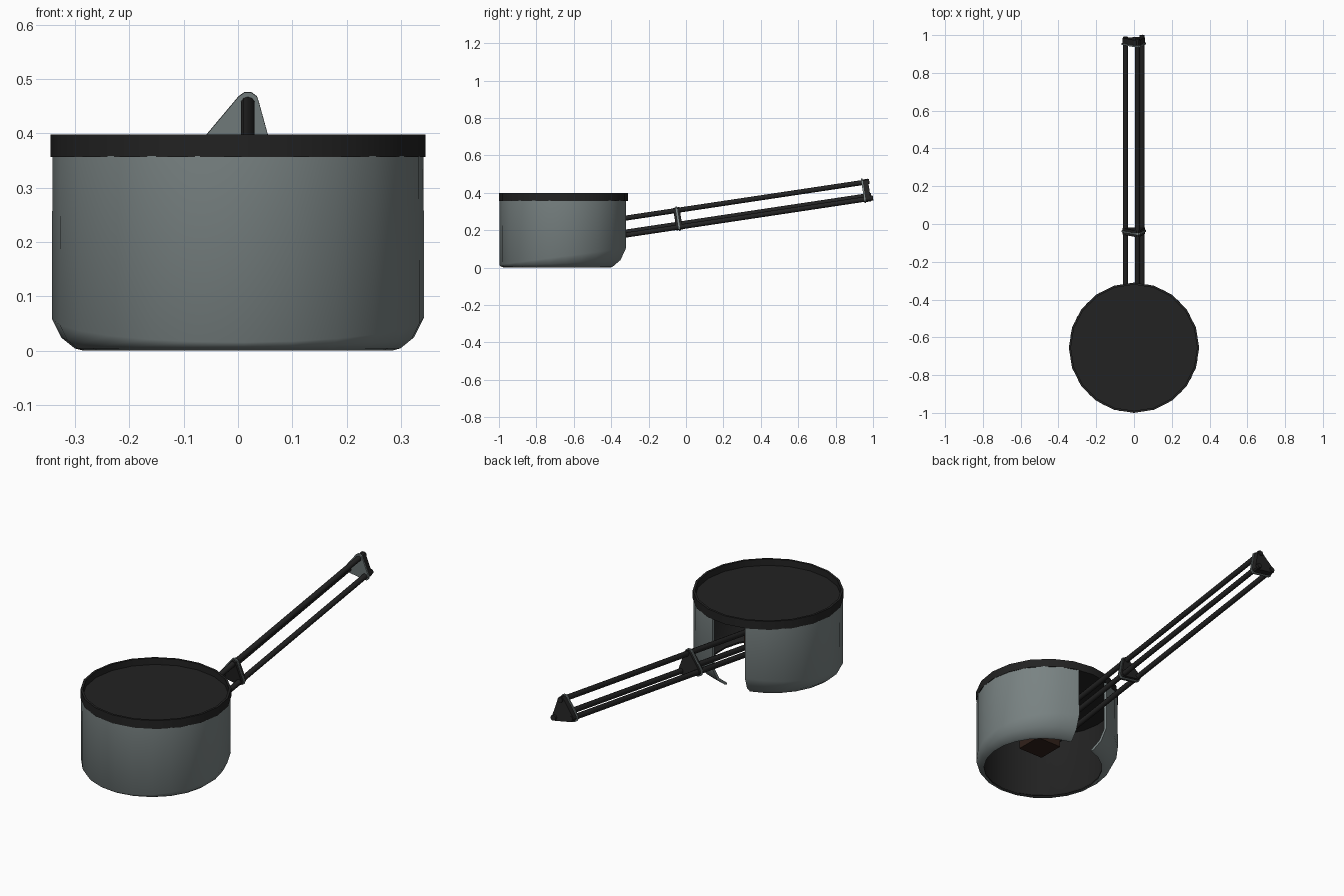
import bpy, bmesh, math
from mathutils import Vector

if "Cube" in bpy.data.objects:
    bpy.data.objects.remove(bpy.data.objects["Cube"])

CY = -0.655  # centre of the pan along y


def material(name, rgb):
    m = bpy.data.materials.new(name)
    m.diffuse_color = (*rgb, 1)
    m.use_nodes = True
    m.node_tree.nodes["Principled BSDF"].inputs["Base Color"].default_value = m.diffuse_color
    return m


GREY = material("slate grey", (0.19, 0.225, 0.225))
BLACK = material("soft black", (0.016, 0.016, 0.016))
BROWN = material("dark brown", (0.03, 0.015, 0.01))


def finish(bm, name, mats, smooth=None):
    bmesh.ops.recalc_face_normals(bm, faces=bm.faces)
    me = bpy.data.meshes.new(name)
    bm.to_mesh(me)
    bm.free()
    for m in mats:
        me.materials.append(m)
    ob = bpy.data.objects.new(name, me)
    bpy.context.collection.objects.link(ob)
    if smooth:
        bpy.ops.object.select_all(action='DESELECT')
        ob.select_set(True)
        bpy.context.view_layer.objects.active = ob
        bpy.ops.object.shade_smooth_by_angle(angle=math.radians(smooth))
    return ob


def sweep(name, profile, a0, a1, steps, mats, inner=None, smooth=None):
    """Turn a closed (r, z) profile, which may vary with angle, around the pan axis."""
    full = abs(a1 - a0 - 360) < 1e-6
    bm = bmesh.new()
    rings = []
    for i in range(steps if full else steps + 1):
        a = math.radians(a0 + (a1 - a0) * i / steps)
        rings.append([bm.verts.new((r * math.cos(a), CY + r * math.sin(a), z))
                      for r, z in profile(a)])
    n = len(rings[0])
    for i in range(steps):
        p, q = rings[i], rings[(i + 1) % len(rings)]
        for j in range(n):
            k = (j + 1) % n
            f = bm.faces.new((p[j], p[k], q[k], q[j]))
            if inner and j in inner:
                f.material_index = 1
    if not full:
        bm.faces.new(rings[0])
        bm.faces.new(rings[-1])
    return finish(bm, name, mats, smooth)


# Grey outer shell: open underneath, slotted at the back, bottom edge tucks in more at the back
def shell_profile(a):
    s = math.sin(a)
    rb = 0.300 - 0.032 * s
    zk = 0.060 + 0.045 * s
    rm, zm = rb + (0.342 - rb) * 0.6, 0.004 + (zk - 0.004) * 0.36
    t = 0.012
    return [(rb - 0.015, 0.0), (rb, 0.004), (rm, zm), (0.343, zk), (0.342, 0.358),
            (0.342 - t, 0.358), (0.342 - t, zk), (rm - t, zm + 0.006), (rb - 0.015, 0.008)]


sweep("pan_shell", shell_profile, 107, 437, 22, [GREY, BLACK], {4, 5, 6, 7, 8}, 40)

# Black rim band and recessed lid
sweep("rim_band", lambda a: [(0.345, 0.356), (0.345, 0.398), (0.334, 0.398), (0.334, 0.356)],
      0, 360, 20, [BLACK], None, 30)
bm = bmesh.new()
bmesh.ops.create_cone(bm, cap_ends=True, segments=20, radius1=0.338, radius2=0.338, depth=0.01)
bmesh.ops.translate(bm, verts=bm.verts, vec=(0, CY, 0.361))
finish(bm, "lid_panel", [BLACK])

# Three handle rods: (x, height at y=0, far end y)
SLOPE = 0.15
RODS = {"upper": (0.018, 0.313, 0.98), "lower_right": (0.043, 0.222, 1.0),
        "lower_left": (-0.045, 0.238, 0.99)}
for name, (x, z0, y1) in RODS.items():
    a = Vector((x, -0.64, z0 - 0.64 * SLOPE))
    b = Vector((x, y1, z0 + y1 * SLOPE))
    bm = bmesh.new()
    bmesh.ops.create_cone(bm, cap_ends=True, segments=10, radius1=0.0135, radius2=0.0135,
                          depth=(b - a).length)
    bmesh.ops.rotate(bm, verts=bm.verts, matrix=(b - a).to_track_quat('Z', 'Y').to_matrix())
    bmesh.ops.translate(bm, verts=bm.verts, vec=(a + b) / 2)
    finish(bm, name + "_rod", [BLACK], 40)


# Triangular clamp plates wrapped around the rods, square to them
def clamp(name, y, radius, thick, mat):
    bm = bmesh.new()
    zc = 0.26 + SLOPE * y
    for x, z0, _ in RODS.values():
        for k in range(10):
            t = math.tau * k / 10
            z = z0 + SLOPE * y + radius * math.sin(t)
            for dy in (-thick / 2, thick / 2):
                bm.verts.new((x + radius * math.cos(t), y + dy - SLOPE * (z - zc),
                              z + SLOPE * dy))
    bmesh.ops.convex_hull(bm, input=bm.verts)
    finish(bm, name, [mat], 30)


for label, y, core in (("near", -0.042, -0.042), ("far", 0.95, 0.965)):
    clamp(label + "_clamp_plate", y, 0.021, 0.008, GREY)
    clamp(label + "_clamp_core", core, 0.0155, 0.034, BLACK)

# Brown mounting block inside the pan, holding the rod ends
bm = bmesh.new()
bmesh.ops.create_cube(bm, size=1)
bmesh.ops.scale(bm, verts=bm.verts, vec=(0.14, 0.14, 0.07))
bmesh.ops.translate(bm, verts=bm.verts, vec=(0.03, -0.675, 0.132))
finish(bm, "mount_block", [BROWN])
